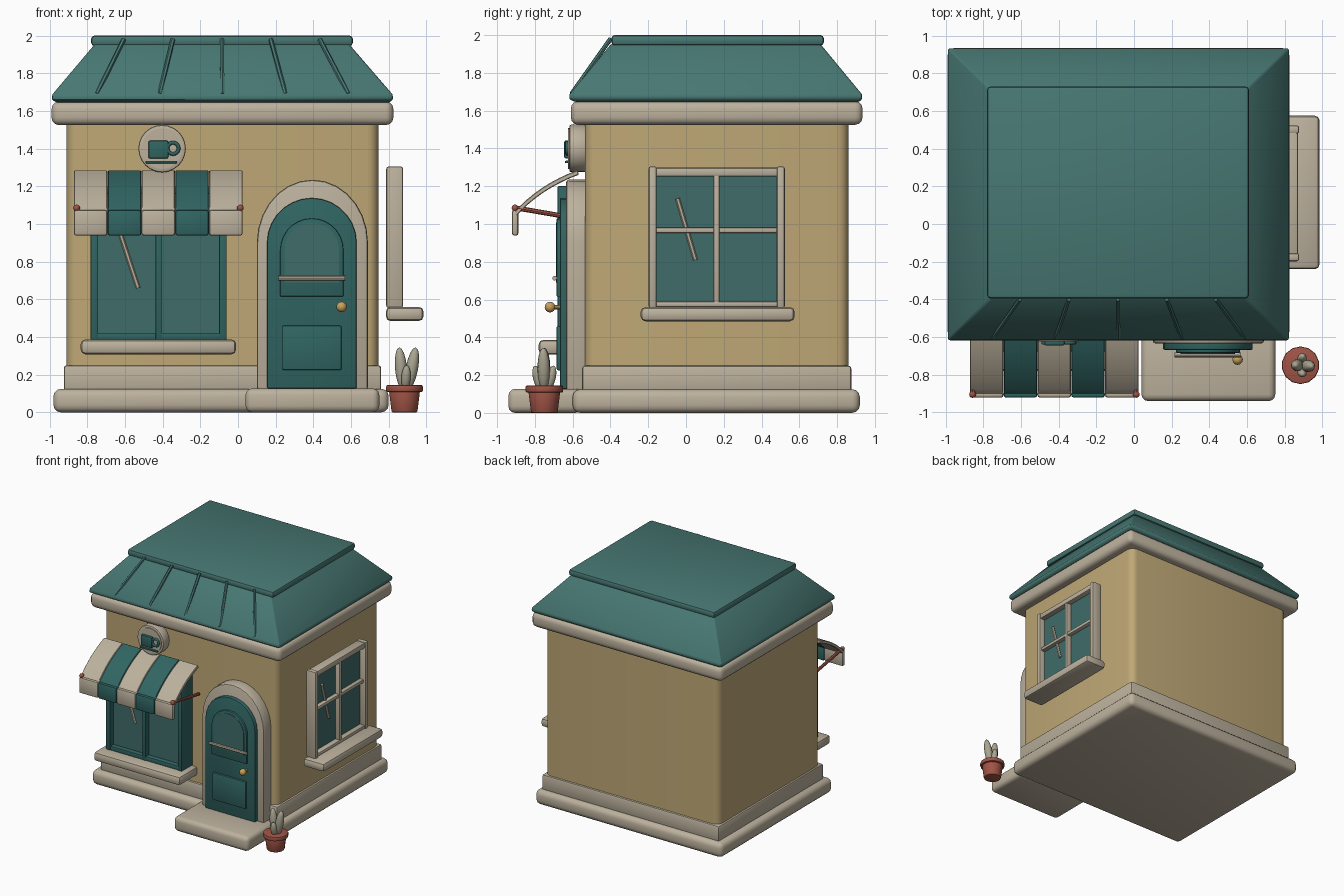
import bpy, bmesh, math
from mathutils import Matrix, Vector

if "Cube" in bpy.data.objects:
    bpy.data.objects.remove(bpy.data.objects["Cube"], do_unlink=True)


def material(name, rgb):
    lin = [((c / 255 + 0.055) / 1.055) ** 2.4 for c in rgb] + [1]
    m = bpy.data.materials.new(name)
    m.use_nodes = True
    m.diffuse_color = lin
    bsdf = next(n for n in m.node_tree.nodes if n.type == 'BSDF_PRINCIPLED')
    bsdf.inputs["Base Color"].default_value = lin
    return m


WALL = material("ochre wall", (191, 168, 118))
STONE = material("warm stone", (188, 177, 157))
ROOF = material("roof teal", (71, 119, 114))
TEAL = material("trim teal", (48, 101, 98))
GLASS = material("glass teal", (62, 108, 105))
CLAY = material("terracotta", (160, 84, 70))
BRASS = material("brass", (202, 160, 90))
LEAF = material("pale leaf", (170, 165, 146))


def finish(name, bm, mat, bevel=0, seg=2, upright=False):
    """Bevel the sharp edges, then turn the bmesh into a shaded object."""
    bmesh.ops.recalc_face_normals(bm, faces=bm.faces)
    if bevel:
        edges = [e for e in bm.edges if e.calc_face_angle(0) > 0.6]
        if upright:
            edges = [e for e in edges if abs(e.verts[0].co.z - e.verts[1].co.z) > 0.1]
        bmesh.ops.bevel(bm, geom=edges, offset=bevel, segments=seg, profile=0.5,
                        affect='EDGES', clamp_overlap=True)
    mesh = bpy.data.meshes.new(name)
    bm.to_mesh(mesh)
    bm.free()
    mesh.materials.append(mat)
    obj = bpy.data.objects.new(name, mesh)
    bpy.context.collection.objects.link(obj)
    bpy.ops.object.select_all(action='DESELECT')
    obj.select_set(True)
    bpy.context.view_layer.objects.active = obj
    bpy.ops.object.shade_smooth_by_angle(angle=math.radians(40))
    return obj


def loft(name, rings, mat, **opts):
    """Stack rectangles (x0, x1, y0, y1, z) into a closed solid."""
    bm = bmesh.new()
    loops = [[bm.verts.new(p) for p in ((a, c, z), (b, c, z), (b, d, z), (a, d, z))]
             for a, b, c, d, z in rings]
    for lo, hi in zip(loops, loops[1:]):
        for i in range(4):
            j = (i + 1) % 4
            bm.faces.new((lo[i], lo[j], hi[j], hi[i]))
    bm.faces.new(loops[0])
    bm.faces.new(loops[-1])
    return finish(name, bm, mat, **opts)


def box(name, x, y, z, mat, **opts):
    return loft(name, [(*x, *y, z[0]), (*x, *y, z[1])], mat, **opts)


def prism(name, pts, axis, lo, hi, mat, **opts):
    """Extrude an outline along x (points are y, z) or y (points are x, z)."""
    bm = bmesh.new()
    place = (lambda p: (lo, *p)) if axis == 'x' else (lambda p: (p[0], lo, p[1]))
    face = bm.faces.new([bm.verts.new(place(p)) for p in pts])
    new = bmesh.ops.extrude_face_region(bm, geom=[face])['geom']
    shift = Vector((hi - lo, 0, 0)) if axis == 'x' else Vector((0, hi - lo, 0))
    bmesh.ops.translate(bm, vec=shift, verts=[v for v in new if isinstance(v, bmesh.types.BMVert)])
    return finish(name, bm, mat, **opts)


def aim(a, b):
    a, b = Vector(a), Vector(b)
    turn = (b - a).to_track_quat('Z', 'Y').to_matrix().to_4x4()
    return Matrix.Translation((a + b) / 2) @ turn, (b - a).length


def rod(name, a, b, r, mat, r2=None, sides=8, **opts):
    m, length = aim(a, b)
    bm = bmesh.new()
    bmesh.ops.create_cone(bm, cap_ends=True, segments=sides, radius1=r,
                          radius2=r if r2 is None else r2, depth=length, matrix=m)
    return finish(name, bm, mat, **opts)


def blob(name, a, b, r, mat):
    """Ellipsoid stretched between two points."""
    m, length = aim(a, b)
    bm = bmesh.new()
    bmesh.ops.create_uvsphere(bm, u_segments=12, v_segments=8, radius=1,
                              matrix=m @ Matrix.Diagonal((r, r, length / 2, 1)))
    return finish(name, bm, mat)


def arch(cx, half, z0, spring, rise, n=14):
    arc = [(cx - half * math.cos(math.pi * i / n), spring + rise * math.sin(math.pi * i / n))
           for i in range(n + 1)]
    return [(cx - half, z0)] + arc + [(cx + half, z0)]


# Building body
box("base_slab", (-0.98, 0.8), (-0.6, 0.92), (0, 0.125), STONE, bevel=0.04, seg=3)
box("plinth", (-0.925, 0.76), (-0.55, 0.875), (0.11, 0.25), STONE, bevel=0.015)
box("walls", (-0.91, 0.745), (-0.535, 0.86), (0.12, 1.6), WALL, bevel=0.06, seg=4, upright=True)
box("cornice", (-0.99, 0.825), (-0.61, 0.935), (1.525, 1.65), STONE, bevel=0.04, seg=3)
box("door_step", (0.04, 0.75), (-0.94, -0.55), (0, 0.127), STONE, bevel=0.035, seg=3)

# Roof with standing seams on the front slope
loft("roof", [(-0.96, 0.8, -0.58, 0.91, 1.645), (-0.99, 0.825, -0.62, 0.935, 1.66),
              (-0.985, 0.82, -0.615, 0.93, 1.69), (-0.76, 0.59, -0.395, 0.71, 1.955)],
     ROOF, bevel=0.012)
box("roof_cap", (-0.78, 0.61), (-0.395, 0.73), (1.945, 2.0), ROOF, bevel=0.018)
for i in range(-2, 3):
    rod("roof_seam", (-0.082 + 0.334 * i, -0.605, 1.69), (-0.086 + 0.26 * i, -0.4, 1.98),
        0.012, ROOF, sides=6)

# Arched door
prism("door_surround", arch(0.395, 0.295, 0.12, 0.9, 0.335), 'y', -0.635, -0.5, STONE, bevel=0.015)
prism("door", arch(0.392, 0.238, 0.127, 0.9, 0.238), 'y', -0.668, -0.6, TEAL, bevel=0.008)
prism("door_window_frame", arch(0.392, 0.168, 0.615, 0.86, 0.17), 'y', -0.685, -0.65, TEAL, bevel=0.006)
prism("door_window", arch(0.392, 0.145, 0.69, 0.86, 0.147), 'y', -0.689, -0.68, GLASS)
box("door_lower_panel", (0.235, 0.55), (-0.685, -0.65), (0.225, 0.46), TEAL, bevel=0.008)
rod("door_bar", (0.215, -0.695, 0.713), (0.567, -0.695, 0.713), 0.013, STONE)
rod("knob_stem", (0.55, -0.66, 0.56), (0.55, -0.71, 0.56), 0.012, BRASS)
blob("door_knob", (0.55, -0.72, 0.532), (0.55, -0.72, 0.588), 0.028, BRASS)


def window_part(name, side, u, z, d, mat, **opts):
    """Box on the front or side wall: u along the wall, d outward."""
    if side:
        return box(name, d, u, z, mat, **opts)
    return box(name, u, (-d[1], -d[0]), z, mat, **opts)


# Front window
window_part("front_glass", False, (-0.77, -0.07), (0.39, 1.19), (0.5, 0.635), GLASS)
for u in ((-0.782, -0.742), (-0.438, -0.405), (-0.1, -0.06)):
    window_part("front_window_post", False, u, (0.385, 1.2), (0.52, 0.68), TEAL, bevel=0.006)
for z in ((0.385, 0.422), (1.16, 1.2)):
    window_part("front_window_rail", False, (-0.77, -0.07), z, (0.52, 0.676), TEAL, bevel=0.006)
window_part("front_sill", False, (-0.835, -0.01), (0.308, 0.387), (0.52, 0.78), STONE, bevel=0.025)
rod("front_glint", (-0.635, -0.641, 0.98), (-0.53, -0.641, 0.66), 0.012, STONE, sides=6)

# Side window
window_part("side_glass", True, (-0.18, 0.5), (0.56, 1.29), (0.795, 0.825), GLASS)
for u in ((-0.198, -0.155), (0.48, 0.523)):
    window_part("side_window_post", True, u, (0.555, 1.305), (0.787, 0.877), STONE, bevel=0.012)
for z in ((0.56, 0.59), (1.252, 1.298)):
    window_part("side_window_rail", True, (-0.18, 0.5), z, (0.787, 0.87), STONE, bevel=0.01)
window_part("side_mullion", True, (0.145, 0.178), (0.57, 1.28), (0.8, 0.865), STONE, bevel=0.008)
window_part("side_crossbar", True, (-0.17, 0.49), (0.952, 0.982), (0.8, 0.86), STONE, bevel=0.008)
window_part("side_sill", True, (-0.24, 0.575), (0.485, 0.56), (0.785, 0.985), STONE, bevel=0.025)
rod("side_glint", (0.831, -0.045, 1.135), (0.831, 0.05, 0.81), 0.012, STONE, sides=6)

# Striped awning: a curved strip and hanging flap for each stripe
start, bend, end = Vector((-0.575, 1.285)), Vector((-0.78, 1.21)), Vector((-0.912, 1.06))
curve = []
for i in range(9):
    t = i / 8
    curve.append(start * (1 - t) ** 2 + bend * 2 * t * (1 - t) + end * t * t)
under = [p + Vector((0.008, -0.024)) for p in reversed(curve)]
for i in range(5):
    x0 = -0.872 + 0.1795 * i
    mat = TEAL if i % 2 else STONE
    prism("awning_stripe", [tuple(p) for p in curve + under], 'x', x0 + 0.001, x0 + 0.178, mat,
          bevel=0.004, seg=1)
    box("awning_flap", (x0, x0 + 0.179), (-0.922, -0.887), (0.938, 1.075), mat, bevel=0.014)
for x in (-0.857, 0.012):
    rod("awning_arm", (x, -0.9, 1.085), (x, -0.55, 1.025), 0.013, CLAY)
    blob("awning_arm_end", (x, -0.905, 1.067), (x, -0.905, 1.103), 0.018, CLAY)

# Round sign with a cup in relief
rod("sign_disc", (-0.403, -0.53, 1.4), (-0.403, -0.618, 1.4), 0.126, STONE, sides=24, bevel=0.01)
rod("sign_face", (-0.403, -0.6, 1.4), (-0.403, -0.624, 1.4), 0.108, STONE, sides=24)
box("cup_body", (-0.476, -0.37), (-0.645, -0.61), (1.348, 1.442), TEAL, bevel=0.008)
box("cup_saucer", (-0.49, -0.325), (-0.64, -0.61), (1.322, 1.335), TEAL, bevel=0.004)
bpy.ops.mesh.primitive_torus_add(major_segments=16, minor_segments=8, major_radius=0.03,
                                 minor_radius=0.01, location=(-0.345, -0.63, 1.402),
                                 rotation=(math.pi / 2, 0, 0))
handle = bpy.context.object
handle.name = "cup_handle"
handle.data.materials.append(TEAL)
bpy.ops.object.shade_smooth_by_angle(angle=math.radians(60))

# Potted plant
px, py = 0.884, -0.75
rod("pot", (px, py, 0), (px, py, 0.12), 0.07, CLAY, r2=0.085, sides=14, bevel=0.006)
rod("pot_rim", (px, py, 0.108), (px, py, 0.145), 0.1, CLAY, sides=14, bevel=0.008)
for dx, dy, height, r in ((-0.028, 0, 0.345, 0.032), (0.06, -0.005, 0.345, 0.033),
                          (0.012, -0.05, 0.25, 0.026), (0.012, 0.05, 0.25, 0.026)):
    blob("leaf", (px + dx * 0.3, py + dy * 0.4, 0.12), (px + dx, py + dy, height), r, LEAF)
